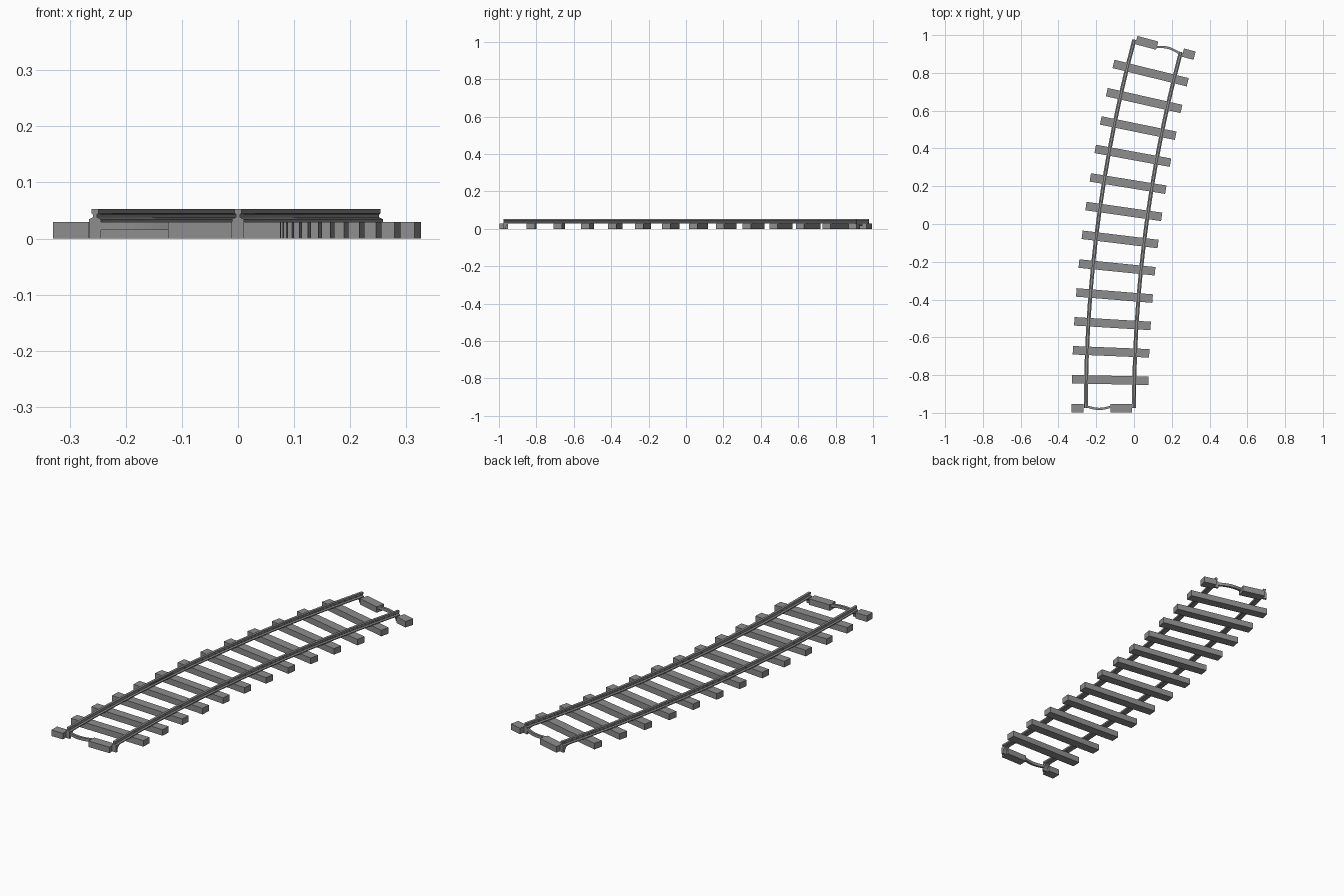
import bpy, bmesh, math

if "Cube" in bpy.data.objects:
    bpy.data.objects.remove(bpy.data.objects["Cube"])

ARC = math.radians(15)      # total turn of the track
MID = 7.4125                # centre-line radius
CX, CY = 7.285, -0.975      # centre of the turn
GAUGE = 0.1275              # half distance between the rails
SPANS = 13
H = 0.03                    # sleeper height

steel = bpy.data.materials.new("track grey")
steel.diffuse_color = (0.27, 0.27, 0.27, 1)
steel.use_nodes = True
steel.node_tree.nodes["Principled BSDF"].inputs["Base Color"].default_value = steel.diffuse_color


def place(t, s, d, z):
    """Point at angle t, s to the right of the centre line, d forward."""
    r = MID - s
    return (CX - r * math.cos(t) + d * math.sin(t),
            CY + r * math.sin(t) + d * math.cos(t), z)


def loft(name, rings):
    """Skin a row of equal cross-sections and cap both ends."""
    bm = bmesh.new()
    rows = [[bm.verts.new(p) for p in ring] for ring in rings]
    n = len(rows[0])
    for a, b in zip(rows, rows[1:]):
        for i in range(n):
            j = (i + 1) % n
            bm.faces.new((a[i], a[j], b[j], b[i]))
    bm.faces.new(rows[0][::-1])
    bm.faces.new(rows[-1])
    bmesh.ops.recalc_face_normals(bm, faces=bm.faces[:])
    mesh = bpy.data.meshes.new(name)
    bm.to_mesh(mesh)
    bm.free()
    mesh.materials.append(steel)
    ob = bpy.data.objects.new(name, mesh)
    bpy.context.collection.objects.link(ob)
    return ob


def across(name, t, s0, s1, profile, e=1):
    """Extrude a (forward, height) profile sideways; e = -1 turns it half round."""
    return loft(name, [[place(t, e * s, e * d, z) for d, z in profile]
                       for s in (s0, s1)])


# Sleepers
beam = [(-0.0225, 0), (0.0225, 0), (0.0225, H), (-0.0225, H)]
for k in range(1, SPANS):
    across("sleeper", ARC * k / SPANS, -0.2025, 0.2025, beam)

# Rails: wide foot, narrow web, head
half = [(0.0105, H), (0.0105, 0.0345), (0.0035, 0.038),
        (0.0035, 0.043), (0.006, 0.045), (0.006, 0.053)]
section = half + [(-s, z) for s, z in reversed(half)]
for name, side in (("outer_rail", -GAUGE), ("inner_rail", GAUGE)):
    loft(name, [[place(ARC * k / SPANS, side + s, 0, z) for s, z in section]
                for k in range(SPANS + 1)])

# Joint ends, the far one turned half round
foot = [(0, H), (0, 0), (0.010, 0)]
foot += [(0.037 - 0.027 * math.cos(a), H * math.sin(a))
         for a in (math.pi / 8 * i for i in range(1, 5))]
for t, e in ((0, 1), (ARC, -1)):
    across("short_end_block", t, -0.2025, -0.139, beam, e)
    across("long_end_block", t, 0.0025, 0.117, beam, e)
    for side in (-GAUGE, GAUGE):
        across("rail_end_foot", t, side - 0.0105, side + 0.0105, foot, e)
    # Bowed tie bar between the rail foot and the long block
    bar = []
    for i in range(9):
        u = i / 8
        s = -0.119 + 0.124 * u
        bow = 0.008 - 0.012 * math.sin(math.pi * u)
        bar.append([place(t, e * s, e * (bow + d), z) for d, z in
                    ((-0.006, 0.015), (0.006, 0.015), (0.006, H - 0.0005), (-0.006, H - 0.0005))])
    loft("tie_bar", bar)
